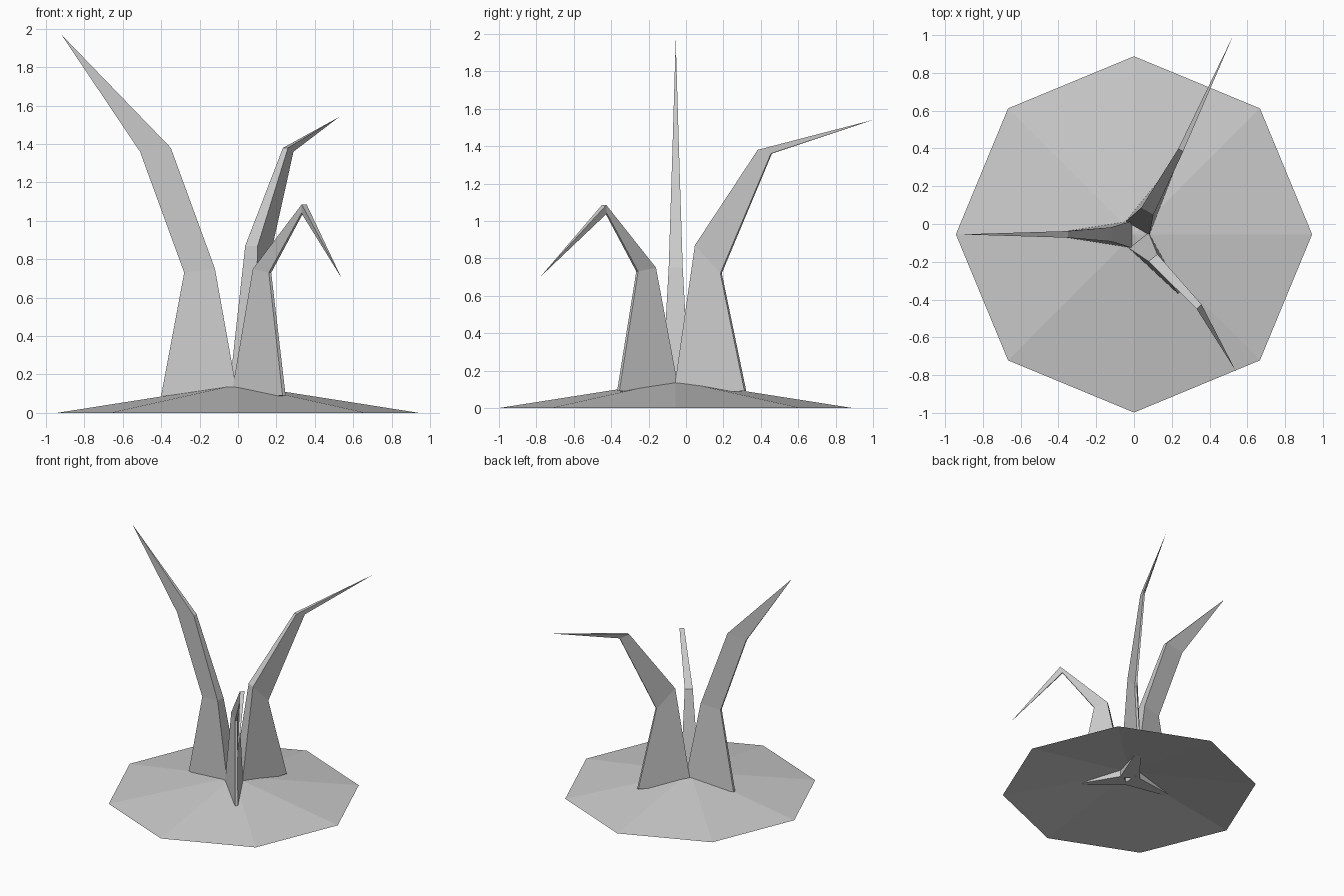
import bpy
import bmesh
from math import radians, cos, sin
from mathutils import Vector

cube = bpy.data.objects.get("Cube")
if cube:
    bpy.data.objects.remove(cube, do_unlink=True)

CENTER = Vector((0, -0.055, 0))

grey = bpy.data.materials.new("light_grey")
grey.use_nodes = True
grey.diffuse_color = (0.6, 0.6, 0.6, 1)
grey.node_tree.nodes["Principled BSDF"].inputs["Base Color"].default_value = (0.6, 0.6, 0.6, 1)


def finish(name, bm):
    mesh = bpy.data.meshes.new(name)
    bm.to_mesh(mesh)
    bm.free()
    mesh.materials.append(grey)
    obj = bpy.data.objects.new(name, mesh)
    obj.location = CENTER
    bpy.context.collection.objects.link(obj)


def polar(radius, angle, side, z):
    """Point at a radius along a heading, shifted sideways."""
    a = radians(angle)
    return Vector((radius * cos(a) - side * sin(a), radius * sin(a) + side * cos(a), z))


def blade(name, rows, tip):
    """Wedge-section spike; row = (heading, inner r, z, width, outer r, z, width)."""
    bm = bmesh.new()
    rings = []
    for angle, ri, zi, wi, ro, zo, wo in rows:
        corners = [(ri, -wi, zi), (ro, -wo, zo), (ro, wo, zo), (ri, wi, zi)]
        rings.append([bm.verts.new(polar(r, angle, w / 2, z)) for r, w, z in corners])
    for low, high in zip(rings, rings[1:]):
        for i in range(4):
            j = (i + 1) % 4
            bm.faces.new((low[i], low[j], high[j], high[i]))
    point = bm.verts.new(polar(tip[1], tip[0], 0, tip[2]))
    for i in range(4):
        bm.faces.new((rings[-1][i], rings[-1][(i + 1) % 4], point))
    bm.faces.new(rings[0][::-1])
    bmesh.ops.recalc_face_normals(bm, faces=bm.faces)
    finish(name, bm)


# Low open eight-sided mound
bm = bmesh.new()
apex = bm.verts.new((0, 0, 0.148))
rim = [bm.verts.new(polar(0.943, 45 * i, 0, 0)) for i in range(8)]
for i in range(8):
    bm.faces.new((rim[i], rim[(i + 1) % 8], apex))
finish("base_mound", bm)

# Tall spike leaning to the side
blade("right_spike", [
    (180, 0.0, 0.08, 0.15, 0.40, 0.09, 0.02),
    (180, 0.12, 0.75, 0.075, 0.28, 0.73, 0.016),
    (180, 0.35, 1.38, 0.035, 0.51, 1.36, 0.012)], (180, 0.92, 1.97))

# Spike sweeping backwards
blade("back_spike", [
    (60, 0.03, 0.08, 0.15, 0.43, 0.09, 0.02),
    (60, 0.14, 0.87, 0.075, 0.28, 0.72, 0.016),
    (61, 0.51, 1.38, 0.03, 0.585, 1.36, 0.012)], (63.5, 1.178, 1.54))

# Short spike drooping at the front
blade("front_spike", [
    (-52, 0.03, 0.08, 0.14, 0.39, 0.09, 0.02),
    (-51, 0.16, 0.75, 0.06, 0.265, 0.73, 0.016),
    (-48, 0.515, 1.085, 0.035, 0.50, 1.04, 0.012)], (-53.3, 0.904, 0.70))
